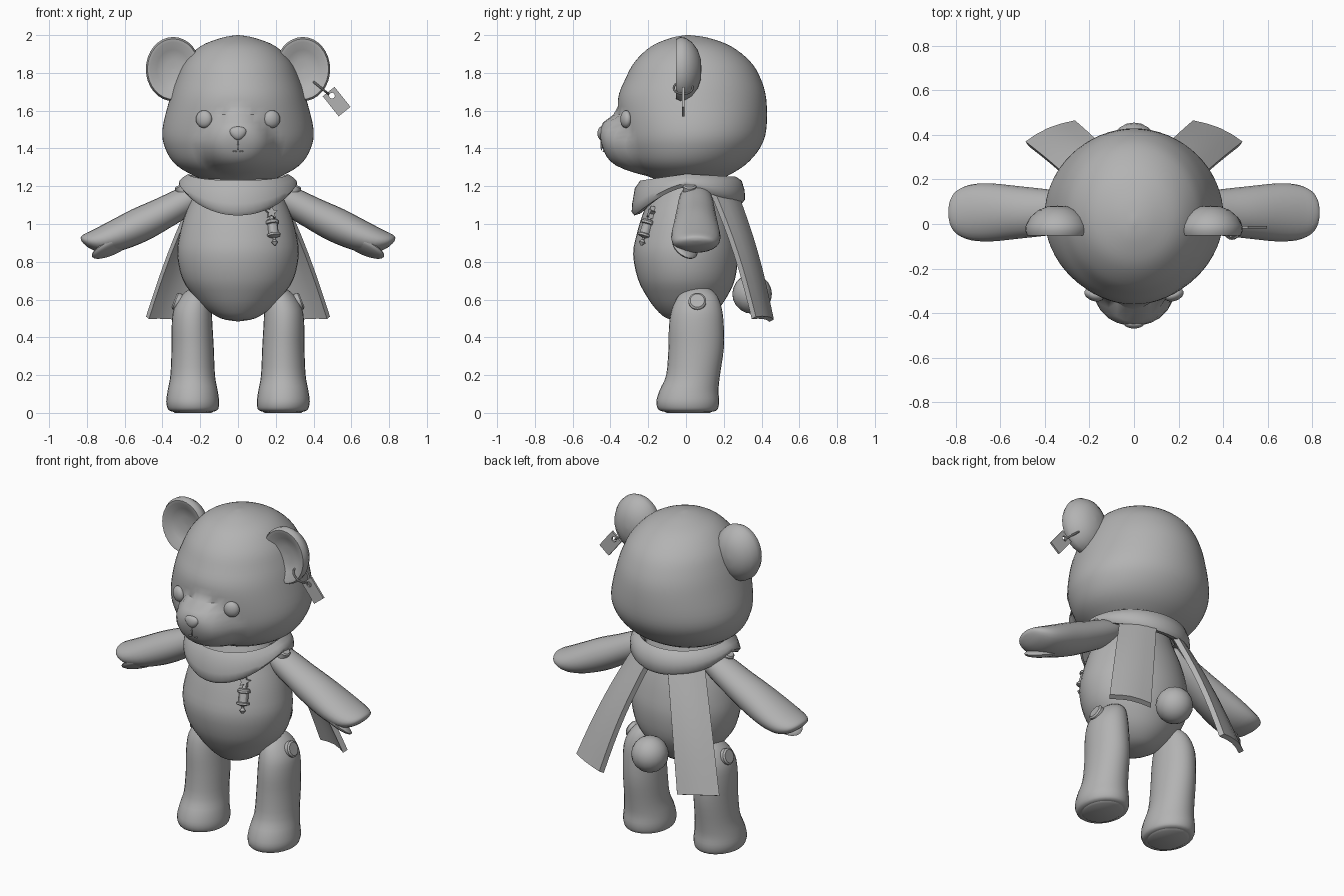
import bpy, bmesh, math
from mathutils import Vector, Matrix

if "Cube" in bpy.data.objects:
    bpy.data.objects.remove(bpy.data.objects["Cube"])

fur = bpy.data.materials.new("plain_grey")
fur.diffuse_color = (0.45, 0.45, 0.45, 1)
fur.use_nodes = True
fur.node_tree.nodes["Principled BSDF"].inputs["Base Color"].default_value = fur.diffuse_color
TAU = 2 * math.pi


def finish(name, bm, mirror=False, angle=40):
    bmesh.ops.recalc_face_normals(bm, faces=bm.faces[:])
    me = bpy.data.meshes.new(name)
    bm.to_mesh(me)
    bm.free()
    me.materials.append(fur)
    me.shade_smooth()
    me.set_sharp_from_angle(angle=math.radians(angle))
    ob = bpy.data.objects.new(name, me)
    bpy.context.collection.objects.link(ob)
    if mirror:
        ob.modifiers.new("mirror", 'MIRROR').use_mirror_merge = False
    return ob


def loft(rings, closed=False):
    """Skin a list of equal point rings, capped unless closed into a loop."""
    bm = bmesh.new()
    vs = [[bm.verts.new(p) for p in r] for r in rings]
    n = len(vs[0])
    for i in range(len(vs) if closed else len(vs) - 1):
        a, b = vs[i], vs[(i + 1) % len(vs)]
        for k in range(n):
            bm.faces.new((a[k], a[(k + 1) % n], b[(k + 1) % n], b[k]))
    if not closed:
        bm.faces.new(vs[0])
        bm.faces.new(vs[-1])
    return bm


def refine(st, n):
    """Catmull-Rom interpolation of profile stations."""
    out = []
    for i in range(len(st) - 1):
        p = [st[max(i - 1, 0)], st[i], st[i + 1], st[min(i + 2, len(st) - 1)]]
        for k in range(n):
            t = k / n
            out.append([0.5 * (2 * b + (c - a) * t + (2 * a - 5 * b + 4 * c - d) * t * t
                               + (3 * b - a - 3 * c + d) * t ** 3) for a, b, c, d in zip(*p)])
    return out + [list(st[-1])]


def upright(stations, segs, n):
    """Stations (z, x centre, half width, front y, back y) to a loft."""
    return loft([[Vector((xc + w * math.cos(TAU * k / segs),
                          (f + b) / 2 + (b - f) / 2 * math.sin(TAU * k / segs), z))
                  for k in range(segs)] for z, xc, w, f, b in refine(stations, n)])


def frame(loc, zdir, xdir):
    z = Vector(zdir).normalized()
    y = z.cross(Vector(xdir)).normalized()
    x = y.cross(z)
    m = Matrix((x, y, z)).transposed().to_4x4()
    m.translation = Vector(loc)
    return m


def ellipsoid(name, loc, size, zdir=(0, 0, 1), xdir=(1, 0, 0), mirror=False, segs=20):
    bm = bmesh.new()
    bmesh.ops.create_uvsphere(bm, u_segments=segs, v_segments=segs // 2, radius=1,
                              matrix=frame(loc, zdir, xdir) @ Matrix.Diagonal((*size, 1)))
    return finish(name, bm, mirror)


def lathe(m, profile, segs=16, sx=1, sy=1):
    return loft([[m @ Vector((r * sx * math.cos(TAU * k / segs),
                              r * sy * math.sin(TAU * k / segs), h)) for k in range(segs)]
                 for r, h in profile])


def torus(name, m, R, r):
    rings = [[m @ Vector(((R + r * math.cos(TAU * j / 8)) * math.cos(TAU * i / 20),
                          (R + r * math.cos(TAU * j / 8)) * math.sin(TAU * i / 20),
                          r * math.sin(TAU * j / 8))) for j in range(8)] for i in range(20)]
    return finish(name, loft(rings, True))


# Head with the muzzle pushed out of the face
bm = upright([(1.21, 0, .10, -.08, .10), (1.24, 0, .20, -.17, .19), (1.31, 0, .325, -.28, .31),
              (1.40, 0, .385, -.33, .39), (1.50, 0, .40, -.35, .425), (1.66, 0, .362, -.36, .425),
              (1.77, 0, .325, -.32, .395), (1.86, 0, .28, -.27, .34), (1.94, 0, .20, -.185, .24),
              (1.985, 0, .09, -.08, .12), (2.0, 0, .005, .0, .02)], 64, 4)
for v in bm.verts:
    d = (v.co.x / .2) ** 2 + ((v.co.z - 1.42) / .17) ** 2
    if v.co.y < 0 and d < 1:
        v.co.y -= .11 * (1 - d * d)
finish("head", bm)

# Face
ellipsoid("eye", (.18, -.318, 1.555), (.045, .047, .027), (.35, -.93, 0), (1, 0, 0), True)
nose = ellipsoid("nose", (0, -.447, 1.48), (.047, .022, .036))
for v in nose.data.vertices:
    v.co.x *= 1 + 8 * (v.co.z - 1.49)
ellipsoid("mouth_line", (0, -.447, 1.42), (.004, .006, .032), segs=8)
ellipsoid("mouth_corner", (.018, -.436, 1.385), (.012, .006, .004), mirror=True, segs=8)

# Ears: domed back, dished front
ear = [(.005, .082), (.3, .079), (.6, .062), (.85, .03), (.98, -.005), (1, -.03),
       (.94, -.052), (.84, -.05), (.6, -.025), (.3, -.014), (.005, -.012)]
finish("ear", lathe(frame((.343, 0, 1.82), (0, 1, 0), (1, 0, 0)), ear, 32, .145, .17), True)

# Ear ring and tag with a hole
torus("ear_ring", frame((.44, -.015, 1.72), (.63, 0, .78), (0, 1, 0)), .05, .006)
rect = [(-.068, -.04), (-.04, -.04), (.068, -.04), (.068, 0),
        (.068, .04), (-.04, .04), (-.068, .04), (-.068, 0)]
hole = [(-.04 + .016 * math.cos(math.radians(225 + 45 * k)),
         .016 * math.sin(math.radians(225 + 45 * k))) for k in range(8)]
m = frame((.522, -.015, 1.648), (0, 1, 0), (.62, 0, -.78))
finish("ear_tag", loft([[m @ Vector((u, v, h)) for u, v in ring] for ring, h in
                        ((rect, -.006), (rect, .006), (hole, .006), (hole, -.006))], True))

# Body and tail
finish("body", upright([(.485, 0, .01, .0, .02), (.50, 0, .09, -.10, .10), (.55, 0, .17, -.16, .17),
                        (.62, 0, .235, -.21, .22), (.71, 0, .295, -.255, .26),
                        (.84, 0, .322, -.28, .275), (.95, 0, .308, -.26, .26),
                        (1.05, 0, .28, -.23, .235), (1.15, 0, .24, -.19, .2),
                        (1.26, 0, .2, -.15, .17)], 40, 3))
ellipsoid("tail", (0, .35, .63), (.105, .105, .105))

# Legs with sole pads and hip buttons
finish("leg", upright([(.008, .238, .115, -.125, .15), (.02, .238, .133, -.148, .168),
                       (.06, .24, .14, -.157, .176), (.12, .24, .132, -.14, .172),
                       (.2, .24, .118, -.105, .18), (.34, .24, .112, -.093, .2),
                       (.46, .243, .108, -.09, .2), (.55, .24, .10, -.075, .19),
                       (.62, .225, .075, -.04, .165), (.66, .21, .04, .01, .12),
                       (.67, .205, .004, .06, .07)], 28, 3), True)
finish("sole_pad", lathe(frame((.238, .012, 0), (0, 0, 1), (1, 0, 0)),
                         [(.9, 0), (1, .008), (1, .012)], 28, .108, .128), True)
button = [(.8, .014), (1, .006), (1, -.03)]
finish("hip_button", lathe(frame((.325, .06, .59), (.93, 0, .36), (0, 1, 0)),
                           button, 20, .047, .047), True)

# Arms: elliptical sections along a sloping line, with paw pads and shoulder buttons
perp = Vector((.46, 0, .89))
arm = [(.18, 1.17, .005, .01), (.20, 1.16, .05, .07), (.27, 1.125, .075, .09),
       (.40, 1.055, .085, .105), (.52, .995, .092, .118), (.64, .94, .085, .13),
       (.73, .91, .07, .125), (.79, .905, .048, .10), (.82, .91, .025, .06), (.83, .912, .003, .01)]
finish("arm", loft([[Vector((x, .052 + hy * math.cos(TAU * k / 24), z))
                     + perp * (hp * math.sin(TAU * k / 24)) for k in range(24)]
                    for x, z, hp, hy in refine(arm, 3)]), True)
ellipsoid("paw_pad", (.665, -.005, .878), (.12, .075, .025), (-.38, -.45, -.8),
          (.89, 0, -.4), True)
finish("shoulder_button", lathe(frame((.30, .02, 1.196), (.46, 0, .89), (0, 1, 0)),
                                button, 16, .036, .036), True)

# Scarf collar, drooping at the front and back
rings = []
for i in range(48):
    c, s = math.cos(TAU * i / 48), math.sin(TAU * i / 48)
    f, b = max(0, -s), max(0, s)
    ry = .31 if s > 0 else .285
    zt, zb = 1.265 - .035 * f - .015 * b, 1.195 - .15 * f ** 1.5 - .085 * b
    prof = [(.72, zb + .04), (.76, zt - .03), (.85, zt), (.95, zt - .02 - .02 * f),
            (1, zb + .5 * (zt - zb) - .03 * f), (1.01, zb + .02), (.96, zb), (.85, zb + .01)]
    rings.append([Vector((.31 * q * c, ry * q * s, z)) for q, z in prof])
finish("scarf_collar", loft(rings, True), angle=50)

# Scarf ends hanging behind
o0, o1 = Vector((.23, .15, 1.18)), Vector((.487, .37, .51))
i0, i1 = Vector((.06, .27, 1.18)), Vector((.265, .465, .495))
nrm = (o1 - o0).cross(i0 - o0).normalized()
nrm = nrm if nrm.y > 0 else -nrm
rings = []
for j in range(9):
    t = j / 8
    o, n = o0.lerp(o1, t), i0.lerp(i1, t)
    lift = nrm * (.02 * math.sin(math.pi * t))
    top = [o.lerp(n, u) + lift + nrm * (.018 * math.sin(math.pi * u)) for u in (0, .25, .5, .75, 1)]
    rings.append(top + [p - nrm * .03 for p in reversed(top)])
finish("scarf_end", loft(rings), True)

# Chest charm: star, small lantern and bead
down = Vector((.02, -.05, -.165)).normalized()
top = Vector((.175, -.185, 1.06))
m = frame(top + down * .03, down, (1, 0, 0))
finish("charm_lantern", lathe(m, [(.008, -.01), (.012, .008), (.03, .012), (.036, .02), (.036, .032),
                                  (.027, .036), (.027, .085), (.036, .089), (.036, .1), (.02, .106),
                                  (.008, .11), (.006, .12), (.018, .135), (.004, .152)], 12), angle=30)
ms = frame(top, (.3, -.9, .28), (1, 0, 0))
star = [((.036 if k % 2 else .017) * math.cos(TAU * k / 10 - math.pi / 2),
         (.036 if k % 2 else .017) * math.sin(TAU * k / 10 - math.pi / 2)) for k in range(10)]
finish("charm_star", loft([[ms @ Vector((x, y, h)) for x, y in star] for h in (-.012, .012)]))
